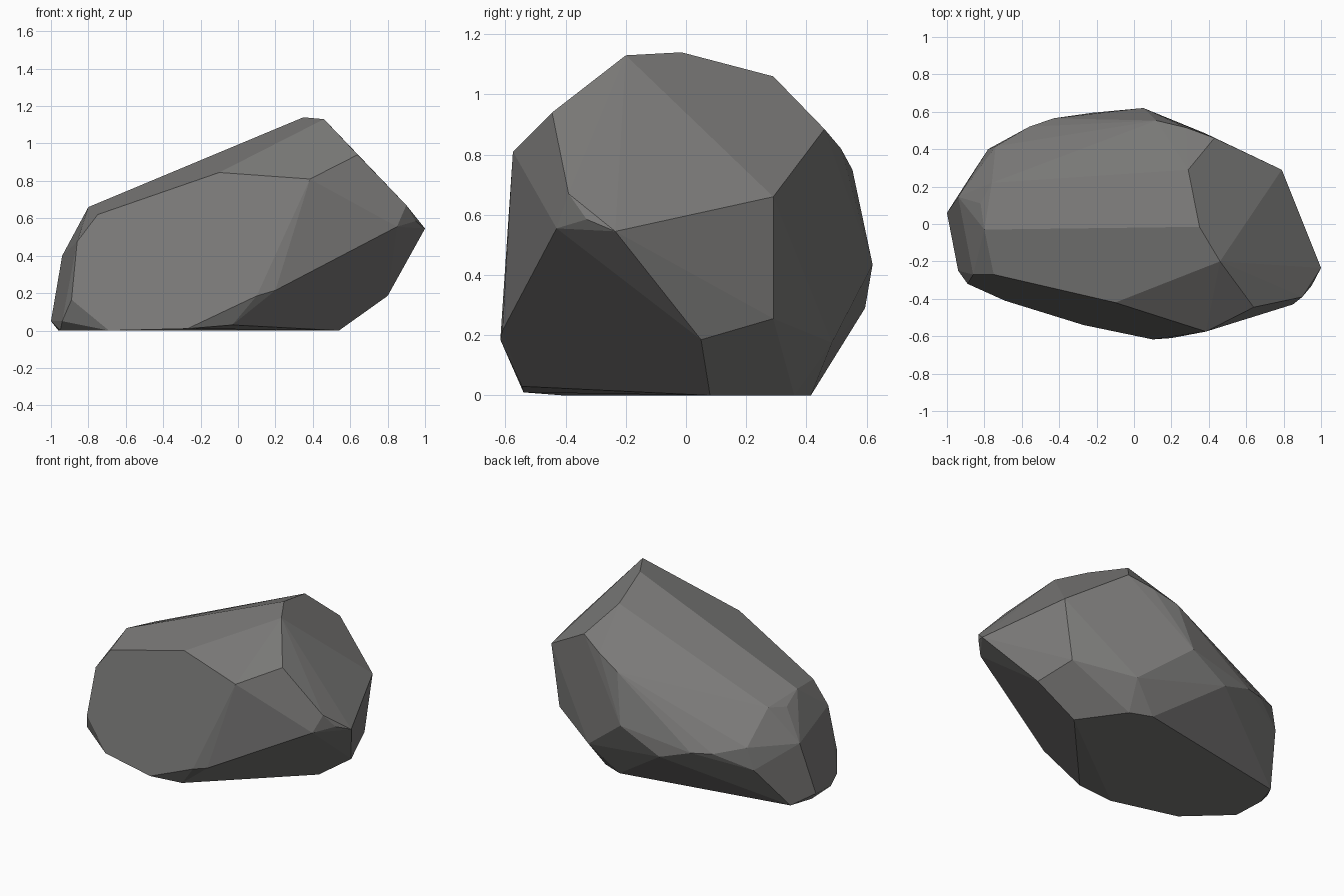
import bpy, bmesh, math

# Corner points of the chiselled boulder, grouped by region
crown = [(.46, -.2, 1.13), (.35, -.015, 1.14), (.29, .29, 1.06), (.43, .46, .885), (.64, -.445, .94),
         (-.8, -.03, .66), (-.75, -.27, .62), (-.76, .22, .62), (-.82, .11, .6), (-.1, -.42, .845)]
front = [(.385, -.575, .81), (.2, -.61, .215), (.1, -.617, .185), (-.27, -.54, .01), (-.03, -.545, .03),
         (-.69, -.41, 0), (-.89, -.32, .165), (-.86, -.27, .475)]
right = [(.9, -.39, .67), (.95, -.33, .585), (.85, -.43, .555), (1, -.235, .545), (.79, .29, .66),
         (.73, .29, .255), (.8, .05, .185)]
back = [(.28, .515, .82), (.12, .553, .75), (.05, .62, .435), (-.22, .595, .29), (.38, .485, .175),
        (-.43, .565, .36), (-.56, .52, .37), (-.78, .4, .275), (-.74, .415, .42)]
left = [(-1, .06, .05), (-.94, .145, .4), (-.94, -.25, .05)]
base = [(.54, .08, 0), (.34, .36, 0), (.2, .415, 0), (-.91, .2, 0), (-.96, .05, 0), (-.95, -.17, 0)]

# Wrap the corners in a hull and merge nearly flat facets
bm = bmesh.new()
for p in crown + front + right + back + left + base:
    bm.verts.new(p)
hull = bmesh.ops.convex_hull(bm, input=bm.verts)
loose = [v for v in bm.verts if not v.link_faces]
bmesh.ops.delete(bm, geom=loose, context='VERTS')
bmesh.ops.dissolve_limit(bm, angle_limit=math.radians(4), verts=bm.verts, edges=bm.edges)
bmesh.ops.recalc_face_normals(bm, faces=bm.faces)

mesh = bpy.data.meshes.new("boulder")
bm.to_mesh(mesh)
bm.free()

# Single stone colour
stone = bpy.data.materials.new("grey stone")
stone.diffuse_color = (.2, .197, .192, 1)
mesh.materials.append(stone)
bpy.context.collection.objects.link(bpy.data.objects.new("boulder", mesh))
